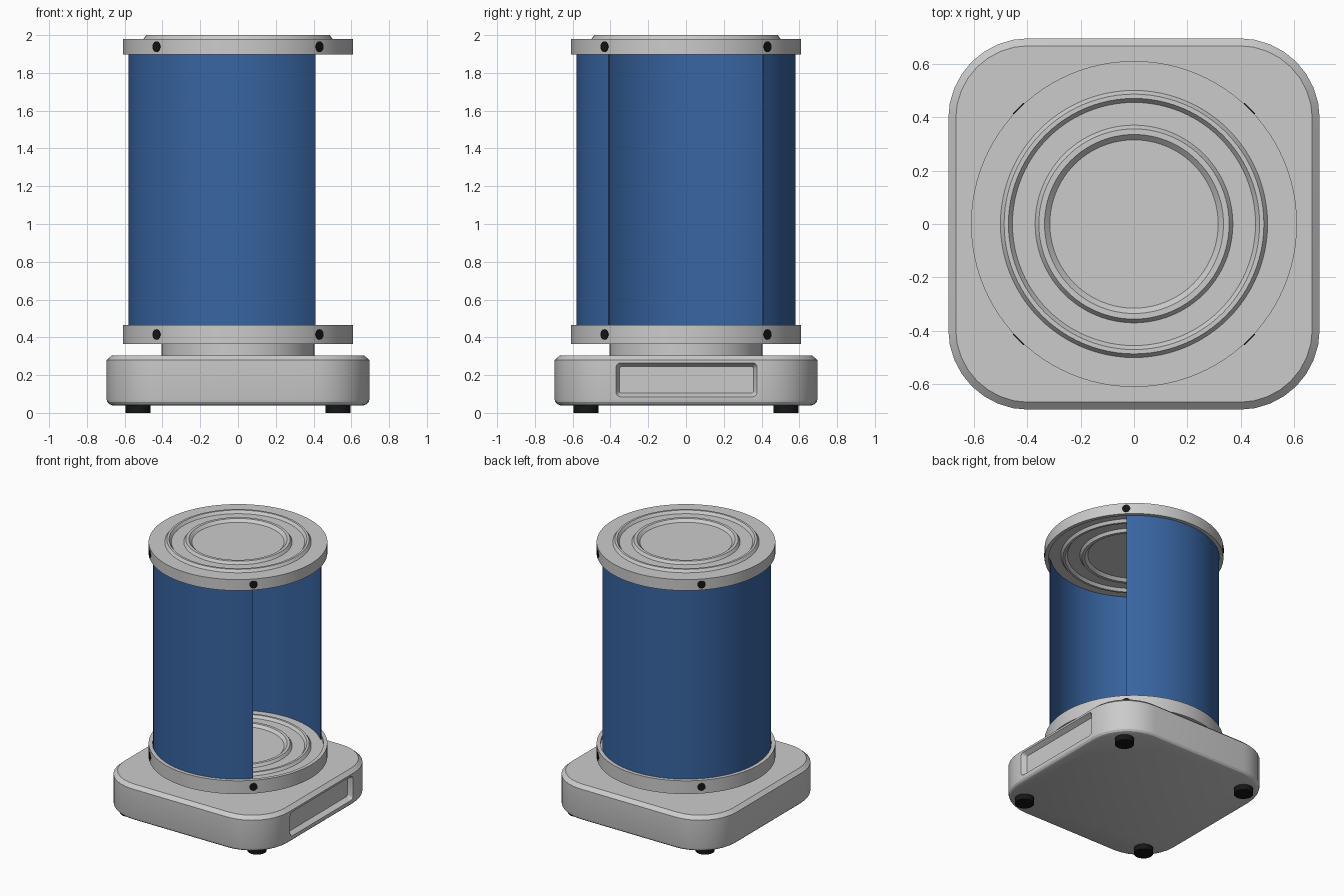
import bpy, bmesh
from math import sin, cos, pi, radians
from mathutils import Matrix, Vector

if "Cube" in bpy.data.objects:
    bpy.data.objects.remove(bpy.data.objects["Cube"])


def material(name, rgb):
    m = bpy.data.materials.new(name)
    m.diffuse_color = (*rgb, 1)
    m.use_nodes = True
    m.node_tree.nodes["Principled BSDF"].inputs["Base Color"].default_value = m.diffuse_color
    return m


BLUE = material("blue", (0.04, 0.13, 0.36))
BLACK = material("black", (0.008, 0.008, 0.008))


def loft(name, loops, closed=False, caps=False, mat=None):
    """Skin equal-length vertex loops; each loop is a ring."""
    bm = bmesh.new()
    rings = [[bm.verts.new(p) for p in lp] for lp in loops]
    n = len(rings[0])
    pairs = list(zip(rings, rings[1:])) + ([(rings[-1], rings[0])] if closed else [])
    for a, b in pairs:
        for i in range(n):
            j = (i + 1) % n
            bm.faces.new((a[i], a[j], b[j], b[i]))
    if caps:
        bm.faces.new(rings[0])
        bm.faces.new(rings[-1])
    bmesh.ops.remove_doubles(bm, verts=bm.verts, dist=1e-5)
    bmesh.ops.recalc_face_normals(bm, faces=bm.faces)
    me = bpy.data.meshes.new(name)
    bm.to_mesh(me)
    bm.free()
    ob = bpy.data.objects.new(name, me)
    bpy.context.collection.objects.link(ob)
    if mat:
        me.materials.append(mat)
    return ob


def smooth(ob, angle=25):
    bpy.ops.object.select_all(action='DESELECT')
    ob.select_set(True)
    bpy.context.view_layer.objects.active = ob
    bpy.ops.object.shade_smooth_by_angle(angle=radians(angle))


def lathe(name, profile, mat=None, seg=96):
    """Revolve an (r, z) profile about z."""
    loops = [[(r * cos(2 * pi * i / seg), r * sin(2 * pi * i / seg), z) for i in range(seg)]
             for r, z in profile]
    ob = loft(name, loops, mat=mat)
    smooth(ob)
    return ob


def rounded_rect(w, h, r, seg=8):
    """Outline of a rounded rectangle with half sizes w, h."""
    pts = []
    for k, (sx, sy) in enumerate(((1, 1), (-1, 1), (-1, -1), (1, -1))):
        for i in range(seg + 1):
            a = pi / 2 * (k + i / seg)
            pts.append((sx * (w - r) + r * cos(a), sy * (h - r) + r * sin(a)))
    return pts


# rounded square base with chamfered top and softened bottom
base = loft("base", [[(x, y, z) for x, y in rounded_rect(0.695 - d, 0.695 - d, 0.30 - d)]
                     for d, z in ((0.03, 0.04), (0.012, 0.047), (0.003, 0.058), (0, 0.07),
                                  (0, 0.28), (0.028, 0.305))], caps=True)

# recessed panel on the right side
cutter = loft("panel_cutter", [[(x, y + 0.003, z + 0.175) for y, z in rounded_rect(w, h, r, 4)]
                               for x, w, h, r in ((0.66, 0.355, 0.07, 0.012),
                                                  (0.695, 0.374, 0.09, 0.025),
                                                  (0.75, 0.374, 0.09, 0.025))], caps=True)
mod = base.modifiers.new("panel", 'BOOLEAN')
mod.object = cutter
mod.solver = 'EXACT'
bpy.context.view_layer.objects.active = base
bpy.ops.object.modifier_apply(modifier="panel")
bpy.data.objects.remove(cutter)
smooth(base)

# neck between base and drum
lathe("neck", [(0, 0.29), (0.405, 0.29), (0.405, 0.38), (0, 0.38)])


def ridges(z, h):
    """Two concentric trapezoid ridges, from the outside in."""
    return [(0.50, z), (0.486, z + h), (0.47, z + h), (0.455, z),
            (0.37, z), (0.356, z + h), (0.335, z + h), (0.315, z), (0, z)]


# lower plate: lipped dish with ridged floor
lathe("lower_plate", [(0, 0.365), (0.61, 0.365), (0.61, 0.465), (0.583, 0.465),
                      (0.583, 0.445)] + ridges(0.445, 0.02))

# upper plate: ridges above and below
lathe("upper_plate", list(reversed(ridges(1.92, -0.02)))
      + [(0.583, 1.92), (0.583, 1.897), (0.61, 1.897), (0.61, 1.98)] + ridges(1.98, 0.02))

# three-quarter drum wall, open toward +x
loops = []
for i in range(73):
    a = radians(45 + 270 * i / 72)
    loops.append([(r * cos(a), r * sin(a), z) for r, z in
                  ((0.572, 0.445), (0.58, 0.445), (0.58, 1.92), (0.572, 1.92))])
smooth(loft("drum_wall", loops, caps=True, mat=BLUE))

# four feet, and radial screws on both plates
for sx in (-1, 1):
    for sy in (-1, 1):
        foot = lathe("foot", [(0, 0), (0.066, 0), (0.066, 0.045), (0, 0.045)], BLACK, 32)
        foot.location = (0.53 * sx, 0.53 * sy, 0)
        axis = Vector((sx, sy, 0)).normalized()
        for z in (0.415, 1.938):
            screw = lathe("screw", [(0, 0), (0.028, 0), (0.028, 0.025), (0, 0.025)], BLACK, 24)
            screw.matrix_world = (Matrix.Translation(axis * 0.588 + Vector((0, 0, z)))
                                  @ axis.to_track_quat('Z', 'Y').to_matrix().to_4x4())
